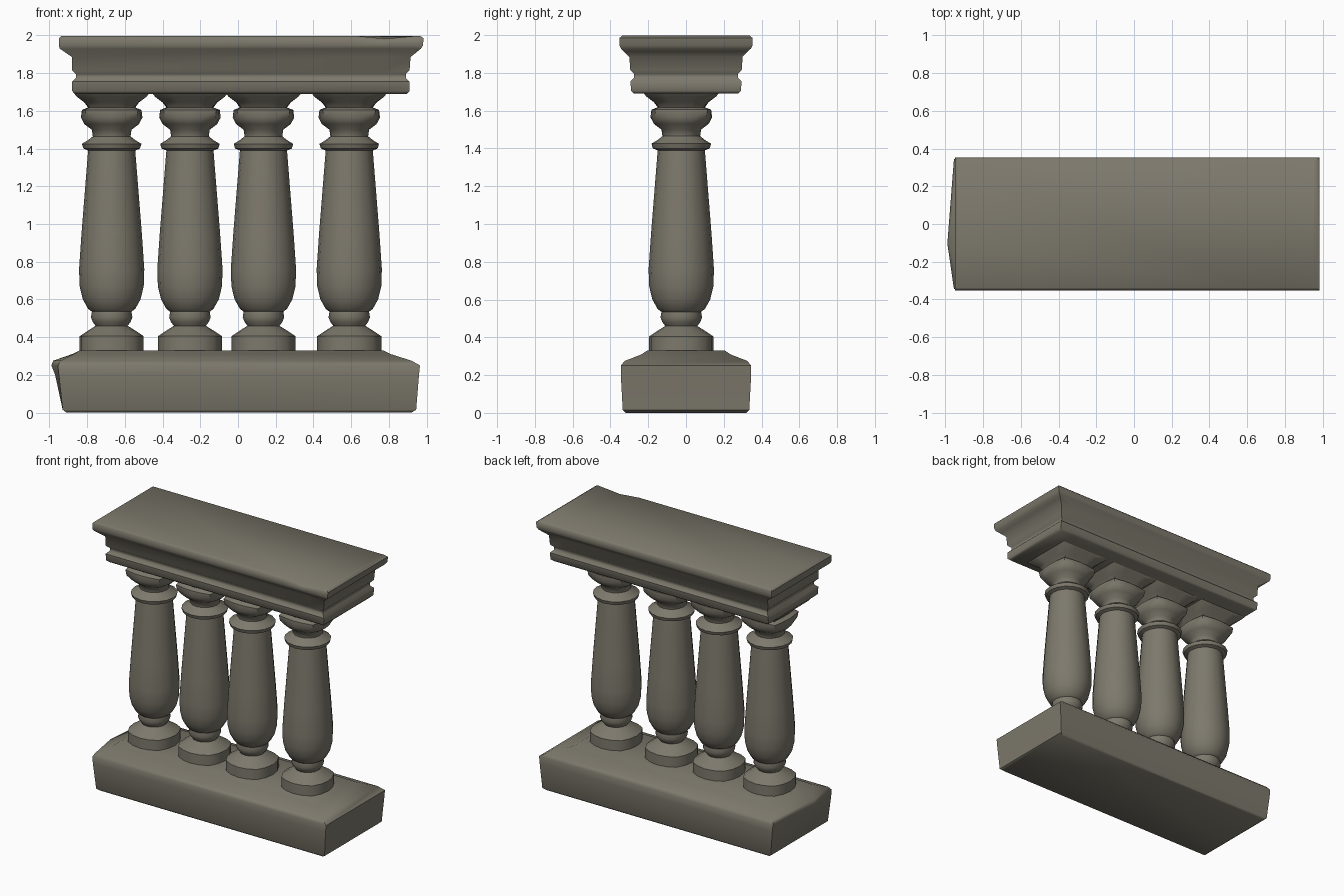
import bpy, bmesh, math
from mathutils import Vector

if "Cube" in bpy.data.objects:
    bpy.data.objects.remove(bpy.data.objects["Cube"], do_unlink=True)

# One weathered stone colour
STONE = (0.205, 0.19, 0.15, 1)
stone = bpy.data.materials.new("weathered stone")
stone.use_nodes = True
stone.diffuse_color = STONE
bsdf = stone.node_tree.nodes["Principled BSDF"]
bsdf.inputs["Base Color"].default_value = STONE
bsdf.inputs["Roughness"].default_value = 0.9


def loft(name, rings, angle, tweak=None):
    """Skin a stack of closed rings, cap both ends and shade."""
    bm = bmesh.new()
    loops = [[bm.verts.new(p) for p in ring] for ring in rings]
    n = len(loops[0])
    for low, high in zip(loops, loops[1:]):
        for i in range(n):
            j = (i + 1) % n
            bm.faces.new((low[i], low[j], high[j], high[i]))
    bm.faces.new(loops[0][::-1])
    bm.faces.new(loops[-1])
    if tweak:
        tweak(bm)
    bmesh.ops.recalc_face_normals(bm, faces=bm.faces)
    mesh = bpy.data.meshes.new(name)
    bm.to_mesh(mesh)
    bm.free()
    mesh.materials.append(stone)
    obj = bpy.data.objects.new(name, mesh)
    bpy.context.collection.objects.link(obj)
    bpy.ops.object.select_all(action='DESELECT')
    obj.select_set(True)
    bpy.context.view_layer.objects.active = obj
    bpy.ops.object.shade_smooth_by_angle(angle=math.radians(angle))
    return obj


def slab_ring(z, x0, x1, y, bulge=0):
    """Rectangle whose -x end can swell outward in the middle."""
    return [(x0, -y, z), (x1, -y, z), (x1, y, z), (x0, y, z),
            (x0 - bulge, -y * 0.3, z)]


def column_ring(z, r, square=0, sides=16):
    """Circle blended toward an axis-aligned square."""
    ring = []
    for i in range(sides):
        a = math.tau * i / sides
        c, s = math.cos(a), math.sin(a)
        k = r * (1 - square + square / max(abs(c), abs(s)))
        ring.append((c * k, s * k, z))
    return ring


# Base block: swelling sides, worn sloping shoulders
loft("base_block", [slab_ring(*r) for r in (
    (0, -0.91, 0.92, 0.32),
    (0.015, -0.93, 0.945, 0.335),
    (0.2, -0.95, 0.96, 0.345, 0.02),
    (0.25, -0.955, 0.965, 0.345, 0.035),
    (0.275, -0.94, 0.92, 0.325, 0.04),
    (0.31, -0.87, 0.81, 0.235, 0.01),
    (0.33, -0.84, 0.77, 0.205),
)], 50)


# Top rail: moulded courses with a shallow worn hollow at the +x end
def wear_top(bm):
    for x in (0.62, 0.78, 0.95):
        bmesh.ops.bisect_plane(bm, geom=bm.verts[:] + bm.edges[:] + bm.faces[:],
                               plane_co=Vector((x, 0, 0)), plane_no=Vector((1, 0, 0)))
    for v in bm.verts:
        if v.co.z > 1.98 and abs(v.co.x - 0.78) < 0.01 and v.co.y < 0:
            v.co.z -= 0.015


loft("top_rail", [slab_ring(*r) for r in (
    (1.69, -0.865, 0.895, 0.275),
    (1.705, -0.88, 0.91, 0.29),
    (1.755, -0.88, 0.91, 0.295),
    (1.775, -0.86, 0.89, 0.275),
    (1.795, -0.86, 0.89, 0.275),
    (1.815, -0.88, 0.91, 0.295),
    (1.885, -0.88, 0.915, 0.3),
    (1.93, -0.945, 0.97, 0.345),
    (1.945, -0.95, 0.98, 0.352),
    (1.985, -0.95, 0.985, 0.352),
    (1.998, -0.935, 0.965, 0.338),
)], 48, wear_top)

# Baluster profile: height, radius, squareness
PROFILE = (
    (0.31, 0.17, 0.15), (0.405, 0.17, 0.15), (0.435, 0.125, 0),
    (0.46, 0.085, 0), (0.48, 0.1, 0), (0.505, 0.11, 0),
    (0.535, 0.105, 0), (0.55, 0.125, 0), (0.6, 0.153, 0),
    (0.67, 0.17, 0), (0.76, 0.173, 0), (0.95, 0.16, 0),
    (1.39, 0.125, 0), (1.4, 0.15, 0), (1.425, 0.158, 0),
    (1.445, 0.125, 0), (1.465, 0.1, 0), (1.5, 0.105, 0),
    (1.53, 0.145, 0.2), (1.565, 0.163, 0.4), (1.605, 0.158, 0.6),
    (1.618, 0.125, 0.8), (1.645, 0.145, 0.9), (1.675, 0.185, 1),
    (1.7, 0.205, 1),
)
for i, x in enumerate((-0.67, -0.255, 0.135, 0.59)):
    baluster = loft(f"baluster_{i + 1}", [column_ring(*p) for p in PROFILE], 50)
    baluster.location = (x, -0.025, 0)
